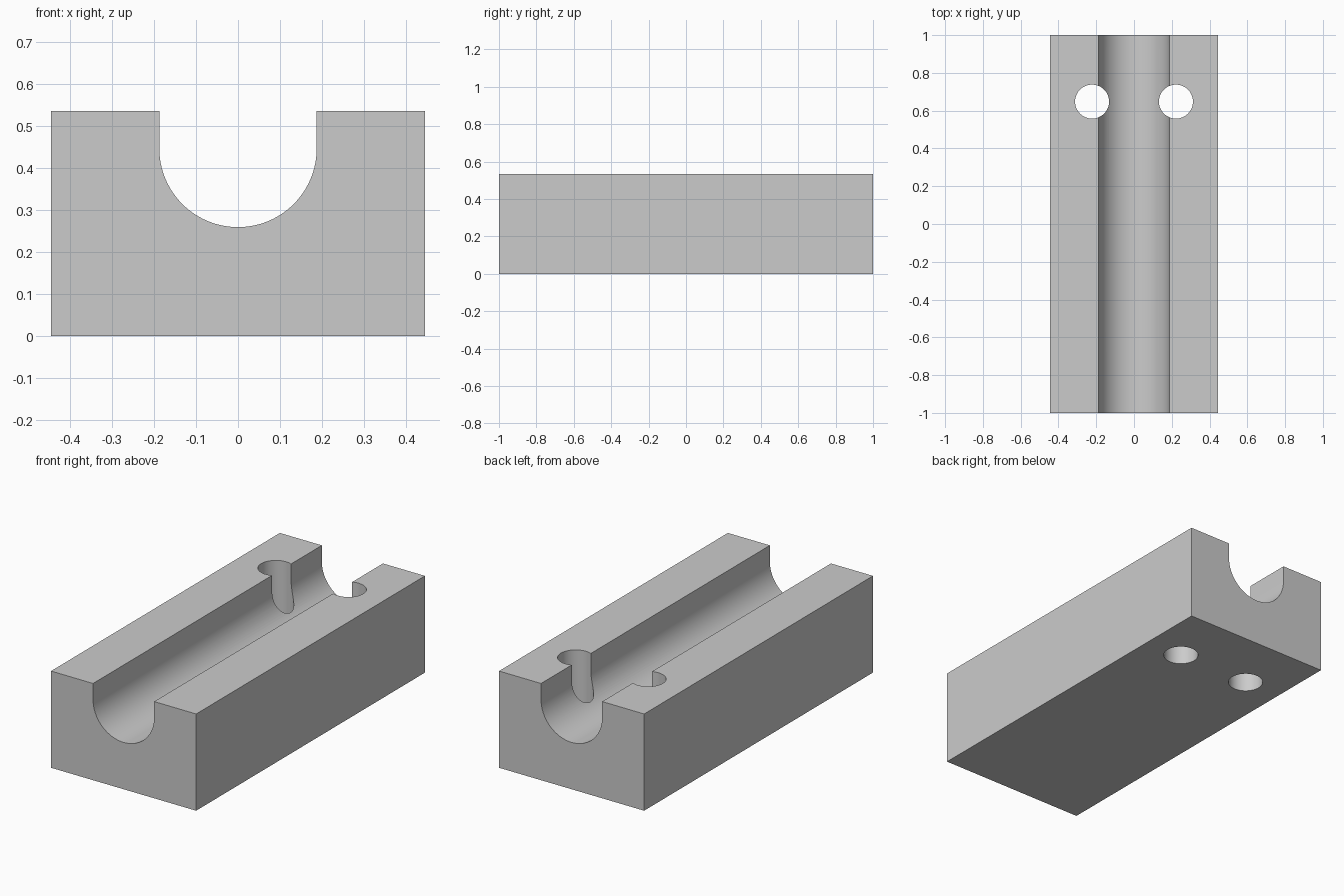
import bpy
import bmesh
from math import cos, sin, pi, radians

cube = bpy.data.objects.get("Cube")
if cube:
    bpy.data.objects.remove(cube, do_unlink=True)

HALF_W, HALF_L, HEIGHT = 0.444, 1.0, 0.535
GROOVE_R, GROOVE_Z = 0.187, 0.446
HOLE_R, HOLE_X, HOLE_Y = 0.09, 0.222, 0.648
STEPS = 48

# Material
grey = bpy.data.materials.new("plain grey")
grey.use_nodes = True
colour = (0.6, 0.6, 0.6, 1)
grey.diffuse_color = colour
grey.node_tree.nodes["Principled BSDF"].inputs["Base Color"].default_value = colour

# Block with a round-bottomed channel: end profile extruded along y
arc = [(GROOVE_R * cos(a), GROOVE_Z - GROOVE_R * sin(a))
       for a in (pi * i / STEPS for i in range(STEPS + 1))]
profile = [(-HALF_W, 0), (HALF_W, 0), (HALF_W, HEIGHT), (GROOVE_R, HEIGHT),
           *arc, (-GROOVE_R, HEIGHT), (-HALF_W, HEIGHT)]

bm = bmesh.new()
end = bm.faces.new([bm.verts.new((x, -HALF_L, z)) for x, z in profile])
extruded = bmesh.ops.extrude_face_region(bm, geom=[end], use_keep_orig=True)
moved = [v for v in extruded["geom"] if isinstance(v, bmesh.types.BMVert)]
bmesh.ops.translate(bm, verts=moved, vec=(0, 2 * HALF_L, 0))
bmesh.ops.recalc_face_normals(bm, faces=bm.faces)
mesh = bpy.data.meshes.new("channel_block")
bm.to_mesh(mesh)
bm.free()
mesh.materials.append(grey)
block = bpy.data.objects.new("channel_block", mesh)
bpy.context.collection.objects.link(block)

# Two vertical through holes that break into the channel walls
for name, side in (("left", 1), ("right", -1)):
    bpy.ops.mesh.primitive_cylinder_add(
        vertices=64, radius=HOLE_R, depth=2 * HEIGHT,
        location=(side * HOLE_X, HOLE_Y, HEIGHT / 2))
    cutter = bpy.context.object
    cutter.name = name + "_hole_cutter"
    cutter.hide_render = True
    cutter.data.materials.append(grey)
    bpy.ops.object.select_all(action="DESELECT")
    block.select_set(True)
    bpy.context.view_layer.objects.active = block
    cut = block.modifiers.new(name + "_hole", "BOOLEAN")
    cut.operation = "DIFFERENCE"
    cut.solver = "EXACT"
    cut.object = cutter
    bpy.ops.object.modifier_apply(modifier=cut.name)
    bpy.data.objects.remove(cutter, do_unlink=True)

# Smooth curved walls, keep hard edges
bpy.ops.object.shade_smooth_by_angle(angle=radians(30))
